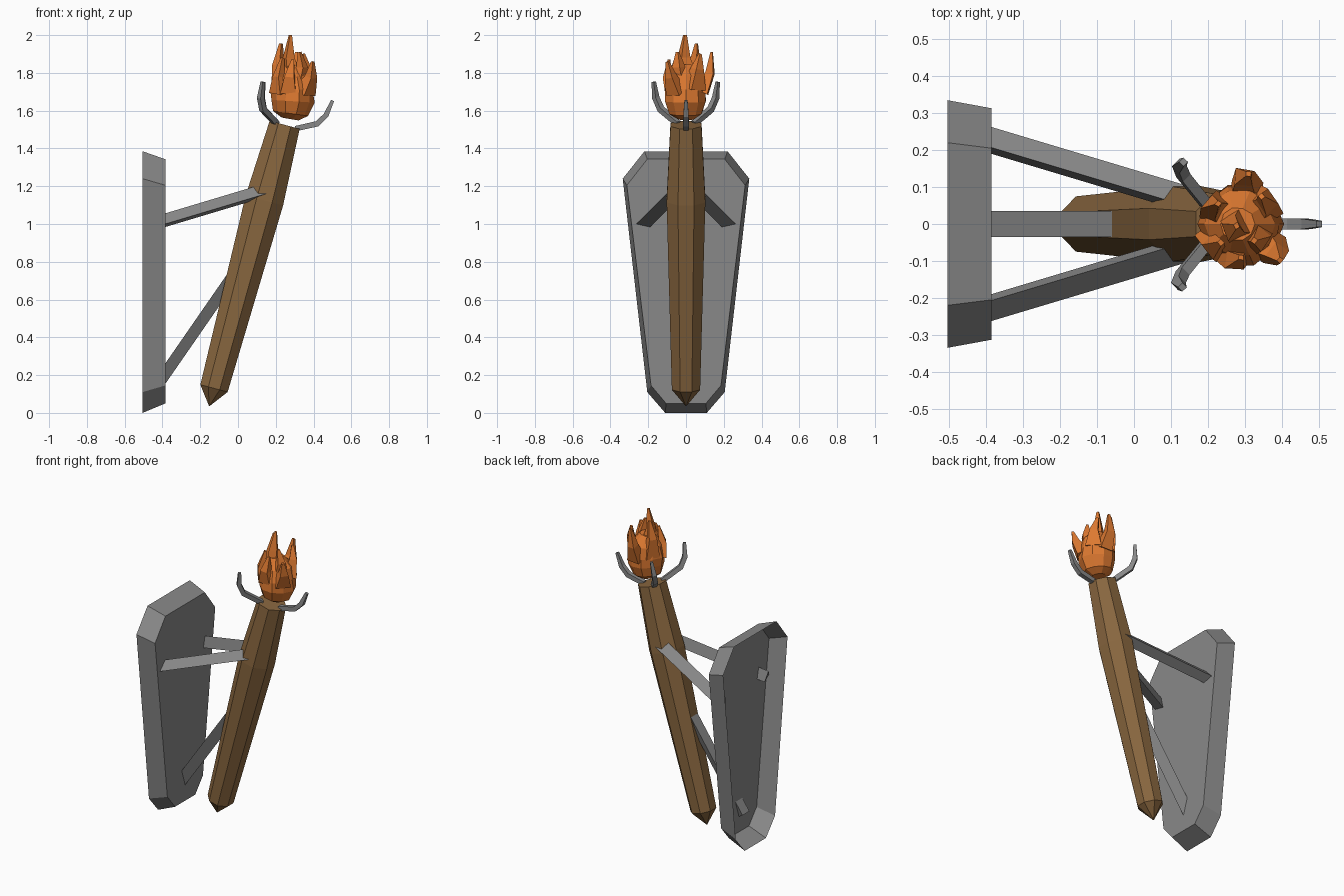
import bpy, bmesh, math, random
from mathutils import Vector as V

if "Cube" in bpy.data.objects:
    bpy.data.objects.remove(bpy.data.objects["Cube"])

random.seed(4)


def material(name, rgb):
    m = bpy.data.materials.new(name)
    m.diffuse_color = (*rgb, 1)
    m.use_nodes = True
    m.node_tree.nodes["Principled BSDF"].inputs["Base Color"].default_value = m.diffuse_color
    return m


IRON = material("grey iron", (0.25, 0.25, 0.25))
WOOD = material("brown wood", (0.25, 0.135, 0.05))
FIRE = material("orange fire", (0.72, 0.19, 0.03))


def finish(bm, name, mat):
    bmesh.ops.remove_doubles(bm, verts=bm.verts, dist=0.0005)
    bmesh.ops.recalc_face_normals(bm, faces=bm.faces)
    me = bpy.data.meshes.new(name)
    bm.to_mesh(me)
    bm.free()
    me.materials.append(mat)
    ob = bpy.data.objects.new(name, me)
    bpy.context.collection.objects.link(ob)
    return ob


def bridge(bm, a, b):
    n = len(a)
    for i in range(n):
        bm.faces.new((a[i], a[(i + 1) % n], b[(i + 1) % n], b[i]))


def tube(bm, path, radii, sides, ref, turn=0.0, flat=1.0, jitter=0.0):
    """Capped tube along path; its first corner points along ref, turned by turn."""
    path = [V(p) for p in path]
    rings = []
    for k, p in enumerate(path):
        d = (path[min(k + 1, len(path) - 1)] - path[max(k - 1, 0)]).normalized()
        u = (V(ref) - d * V(ref).dot(d)).normalized()
        w = d.cross(u)
        ring = []
        for i in range(sides):
            a = turn + 2 * math.pi * i / sides
            r = radii[k] * (1 + random.uniform(-jitter, jitter))
            ring.append(bm.verts.new(p + u * (r * math.cos(a)) + w * (r * flat * math.sin(a))))
        rings.append(ring)
    for a, b in zip(rings, rings[1:]):
        bridge(bm, a, b)
    bm.faces.new(rings[0])
    bm.faces.new(rings[-1])


# Wall plate: bevelled shell, open at the back
bm = bmesh.new()
rings = []
for x, half in ((-0.505, [(0.11, 0), (0.205, 0.11), (0.335, 1.24), (0.22, 1.385)]),
                (-0.385, [(0.105, 0.05), (0.185, 0.145), (0.313, 1.205), (0.205, 1.343)])):
    outline = half + [(-y, z) for y, z in reversed(half)]
    rings.append([bm.verts.new((x, y, z)) for y, z in outline])
bridge(bm, *rings)
bm.faces.new(rings[1])
finish(bm, "wall_plate", IRON)

# Torch shaft: leaning octagon with pointed foot
AXIS = V((0.259, 0, 0.966))
OUT = V((0.966, 0, -0.259))
TOP = V((0.247, 0, 1.525))
bm = bmesh.new()
tube(bm, [TOP - AXIS * d for d in (1.542, 1.444, 0.414, 0)],
     [0.001, 0.081, 0.111, 0.089], 8, OUT, math.pi / 8)
finish(bm, "torch_shaft", WOOD)

# Three-sided struts poking through the plate
for s, side in ((1, "left"), (-1, "right")):
    bm = bmesh.new()
    tube(bm, [(-0.43, s * 0.233, 1.0), (0.17, s * 0.053, 1.18)], [0.042] * 2, 3, (0, -0.3 * s, 1))
    finish(bm, "upper_strut_" + side, IRON)
bm = bmesh.new()
tube(bm, [(-0.42, 0, 0.175), (-0.01, 0, 0.767)], [0.041] * 2, 3, (0.82, 0, -0.57))
finish(bm, "lower_strut", IRON)

# Curved prongs around the torch head
for n, (deg, grow) in enumerate(((0, 1), (135, 1.12), (-135, 1.14))):
    a = math.radians(deg)
    radial = OUT * math.cos(a) + V((0, math.sin(a), 0))
    tangent = AXIS.cross(radial)
    pts = [TOP + radial * r * (grow if r > 0.1 else 1) + AXIS * h for r, h in
           ((0.06, -0.005), (0.165, 0.05), (0.198, 0.105), (0.212, 0.19))]
    bm = bmesh.new()
    tube(bm, pts, [0.02, 0.021, 0.02, 0.012], 4, tangent, math.pi / 4)
    finish(bm, "prong_%d" % (n + 1), IRON)

# Flame: faceted body with tapering tongues
bm = bmesh.new()
tube(bm, [(0.275, 0, 1.556), (0.28, 0, 1.585), (0.288, 0, 1.65), (0.288, 0, 1.71),
          (0.285, 0, 1.78), (0.28, 0, 1.84)],
     [0.045, 0.09, 0.112, 0.112, 0.092, 0.045], 10, (1, 0, 0), jitter=0.06)
tongues = [  # base, bend, tip
    ((0.28, 0, 1.76), (0.265, -0.01, 1.88), (0.278, -0.005, 2.0)),
    ((0.23, 0.03, 1.72), (0.215, 0.05, 1.84), (0.228, 0.055, 1.955)),
    ((0.225, -0.04, 1.7), (0.215, -0.06, 1.78), (0.235, -0.05, 1.88)),
    ((0.30, 0.08, 1.70), (0.30, 0.125, 1.80), (0.31, 0.135, 1.91)),
    ((0.35, -0.05, 1.70), (0.385, -0.08, 1.78), (0.395, -0.098, 1.86)),
    ((0.34, 0.04, 1.72), (0.36, 0.06, 1.82), (0.345, 0.075, 1.90)),
    ((0.27, -0.07, 1.70), (0.275, -0.098, 1.78), (0.29, -0.09, 1.87)),
    ((0.32, -0.03, 1.74), (0.34, -0.04, 1.83), (0.325, -0.045, 1.91)),
]
for base, bend, tip in tongues:
    away = V((bend[0] - 0.285, bend[1], 0))
    tube(bm, [base, bend, tip], [0.058, 0.032, 0.009], 4, away, math.pi / 4, 1.1, 0.12)
finish(bm, "flame", FIRE)
